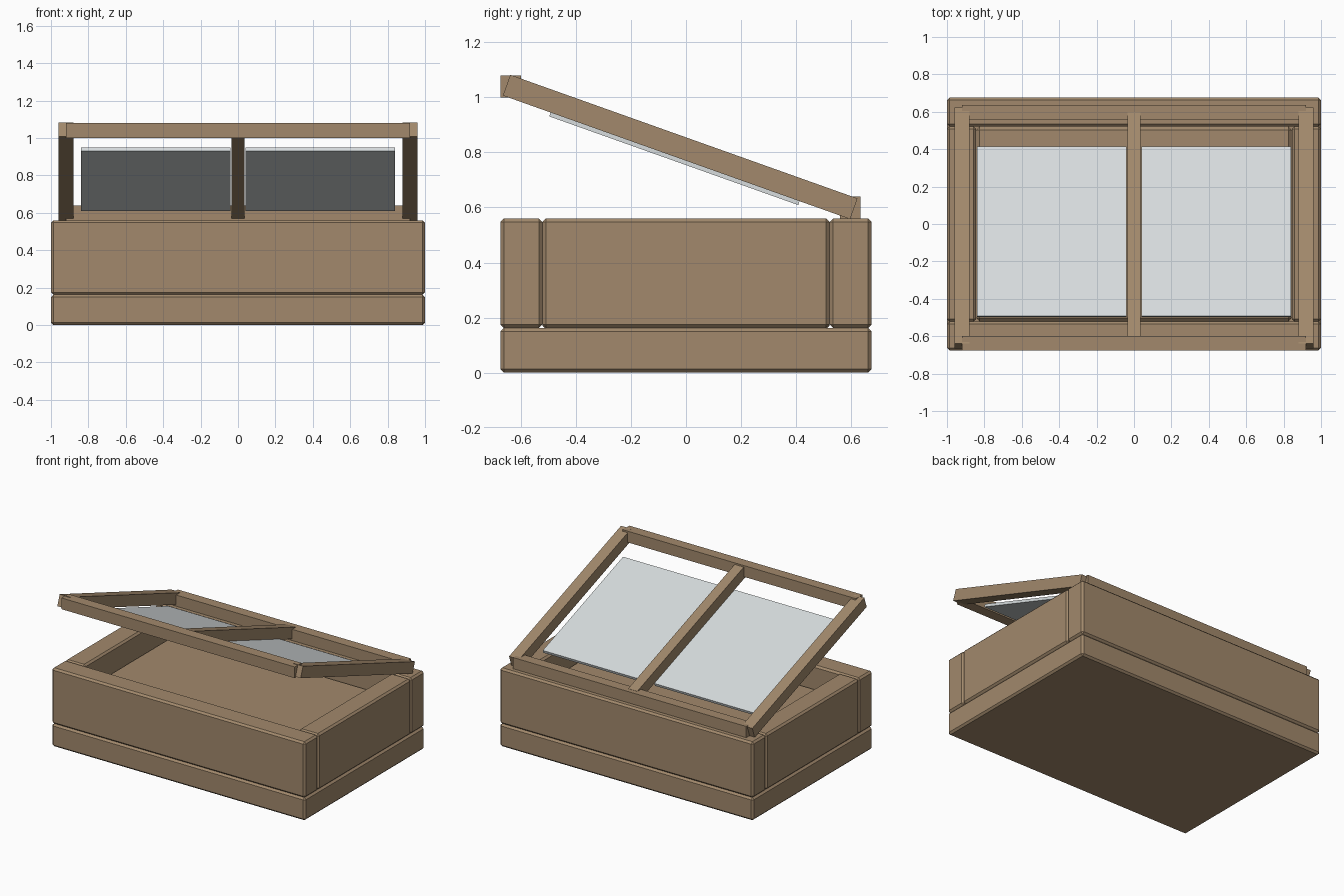
import bpy
import math
from mathutils import Matrix, Vector

if "Cube" in bpy.data.objects:
    bpy.data.objects.remove(bpy.data.objects["Cube"], do_unlink=True)


def material(name, rgb):
    m = bpy.data.materials.new(name)
    m.use_nodes = True
    m.diffuse_color = (*rgb, 1)
    m.node_tree.nodes["Principled BSDF"].inputs["Base Color"].default_value = (*rgb, 1)
    return m


WOOD = material("tan wood", (0.36, 0.25, 0.15))
GLASS = material("pale glass", (0.68, 0.72, 0.73))


def box(name, low, high, mat=WOOD, bevel=0.0, frame=None):
    """Box between two corners, optionally chamfered and placed in a frame."""
    low, high = Vector(low), Vector(high)
    bpy.ops.mesh.primitive_cube_add(size=1)
    ob = bpy.context.object
    ob.name = name
    ob.data.transform(Matrix.Translation((low + high) / 2)
                      @ Matrix.Diagonal((*(high - low), 1)))
    if frame is not None:
        ob.data.transform(frame)
    ob.data.materials.append(mat)
    if bevel:
        mod = ob.modifiers.new("chamfer", "BEVEL")
        mod.width = bevel
        mod.segments = 1
    return ob


# Planter body: base slab, long boards, short boards and raised floor
CH = 0.013
box("base", (-1, -0.675, 0), (1, 0.675, 0.162), bevel=CH)
box("front_board", (-1, -0.675, 0.162), (1, -0.522, 0.56), bevel=CH)
box("back_board", (-1, 0.522, 0.162), (1, 0.675, 0.56), bevel=CH)
for side, s in (("left", 1), ("right", -1)):
    x0, x1 = sorted((s * 0.845, s))
    box(side + "_board", (x0, -0.522, 0.162), (x1, 0.522, 0.56), bevel=CH)
box("inner_floor", (-0.845, -0.522, 0.15), (0.845, 0.522, 0.4), bevel=0.02)

# Level rails of the raised lid
box("lid_front_rail", (-0.92, -0.675, 1.0), (0.92, -0.6, 1.08))
box("lid_back_rail", (-0.92, 0.56, 0.56), (0.92, 0.635, 0.64))

# Sloped lid parts share one tilted frame
tilt = Matrix.Translation((0, -0.021, 0.82)) @ Matrix.Rotation(math.radians(-19.6), 4, "X")
box("lid_middle_bar", (-0.036, -0.645, -0.04), (0.036, 0.645, 0.04), frame=tilt)
for side, s in (("left", 1), ("right", -1)):
    x0, x1 = sorted((s * 0.88, s * 0.96))
    box(side + "_lid_bar", (x0, -0.67, -0.04), (x1, 0.67, 0.04), frame=tilt)
    x0, x1 = sorted((s * 0.04, s * 0.84))
    box(side + "_pane", (x0, -0.486, -0.055), (x1, 0.475, -0.035), GLASS, frame=tilt)
